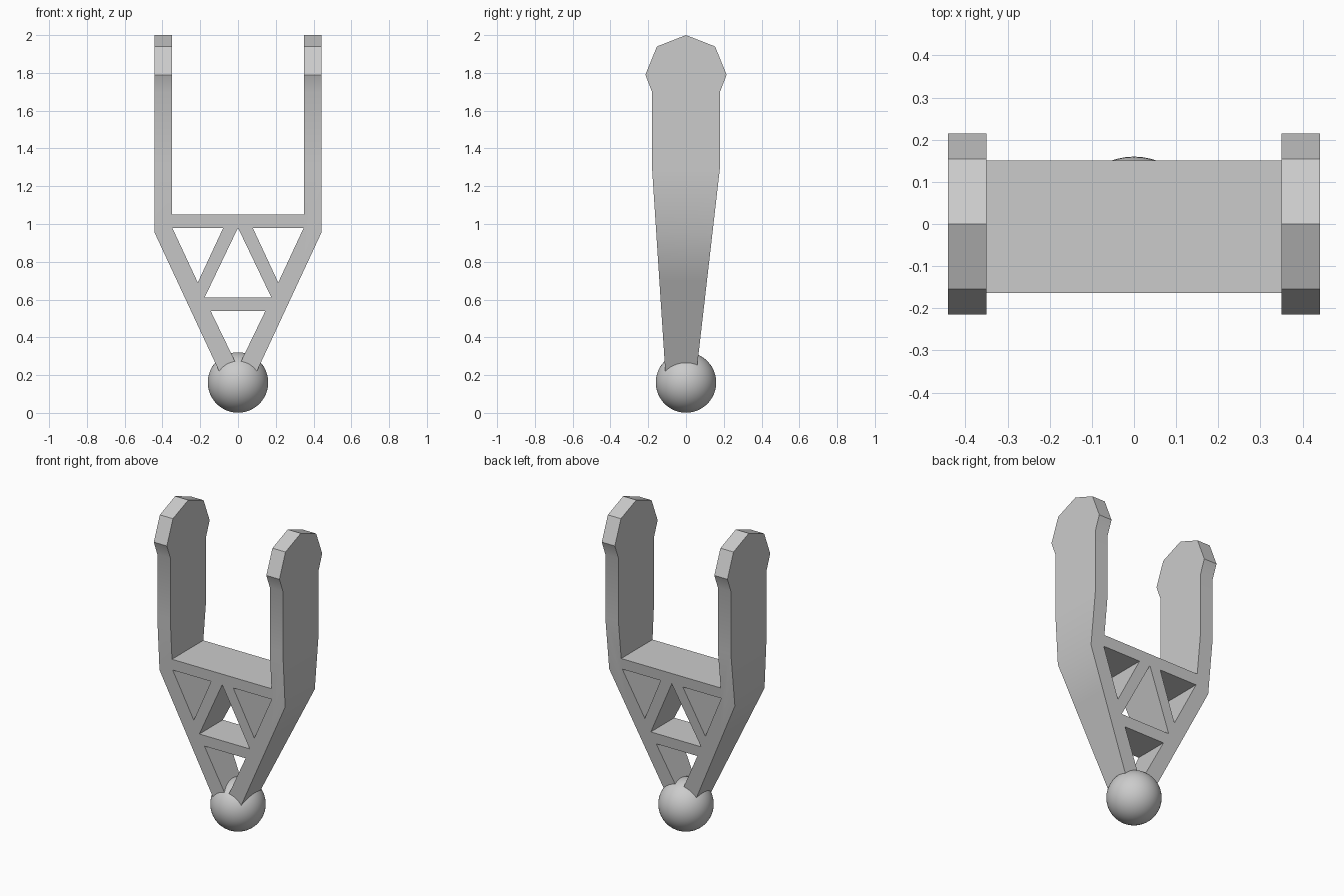
import bpy
import bmesh
from mathutils import Vector

if "Cube" in bpy.data.objects:
    bpy.data.objects.remove(bpy.data.objects["Cube"], do_unlink=True)

grey = bpy.data.materials.new("plain grey")
grey.use_nodes = True
COLOUR = (0.6, 0.6, 0.6, 1.0)
grey.diffuse_color = COLOUR
grey.node_tree.nodes["Principled BSDF"].inputs["Base Color"].default_value = COLOUR


def prism(name, outline, axis, half):
    """Extrude an outline along x or y, centred on the origin."""
    def place(a, b, depth):
        return (depth, a, b) if axis == "x" else (a, depth, b)
    bm = bmesh.new()
    face = bm.faces.new([bm.verts.new(place(a, b, -half)) for a, b in outline])
    moved = bmesh.ops.extrude_face_region(bm, geom=[face])["geom"]
    verts = [g for g in moved if isinstance(g, bmesh.types.BMVert)]
    bmesh.ops.translate(bm, verts=verts, vec=place(0, 0, 2 * half))
    bmesh.ops.recalc_face_normals(bm, faces=bm.faces)
    mesh = bpy.data.meshes.new(name)
    bm.to_mesh(mesh)
    bm.free()
    mesh.materials.append(grey)
    obj = bpy.data.objects.new(name, mesh)
    bpy.context.collection.objects.link(obj)
    return obj


def activate(obj):
    bpy.ops.object.select_all(action="DESELECT")
    obj.select_set(True)
    bpy.context.view_layer.objects.active = obj


def boolean(target, cutter, operation):
    """Apply a boolean and remove its cutter."""
    mod = target.modifiers.new("cut", "BOOLEAN")
    mod.operation = operation
    mod.solver = "EXACT"
    mod.object = cutter
    activate(target)
    bpy.ops.object.modifier_apply(modifier=mod.name)
    bpy.data.objects.remove(cutter, do_unlink=True)


def mirrored(points):
    return [(-a, b) for a, b in points]


# Fork seen from the front, mirrored half outline
half = [(0.081, 0.18), (0.442, 0.955), (0.442, 2.1), (0.35, 2.1), (0.35, 1.05)]
fork = prism("fork_frame", half + mirrored(half)[::-1], "y", 0.4)

# Triangular openings between the struts
side_hole = [(0.348, 0.98), (0.078, 0.98), (0.213, 0.69)]
holes = [
    side_hole,
    mirrored(side_hole),
    [(0, 0.98), (0.177, 0.61), (-0.177, 0.61)],
    [(0.145, 0.54), (-0.145, 0.54), (0, 0.24)],
]
for hole in holes:
    boolean(fork, prism("hole_cutter", hole, "y", 0.6), "DIFFERENCE")

# Tapered side outline with faceted rounded tips
tip = [(0.18, 1.30), (0.18, 1.70), (0.215, 1.79), (0.154, 1.94)]
side = [(0.042, 0.1)] + tip + [(0, 2.0)] + mirrored(tip)[::-1] + [(-0.102, 0.1)]
boolean(fork, prism("side_cutter", side, "x", 0.7), "INTERSECT")

# Edge loops that keep the soft bends local
bm = bmesh.new()
bm.from_mesh(fork.data)
for z in (0.7, 1.3, 1.7):
    bmesh.ops.bisect_plane(bm, geom=bm.verts[:] + bm.edges[:] + bm.faces[:],
                           dist=0.0001, plane_co=Vector((0, 0, z)),
                           plane_no=Vector((0, 0, 1)))
bm.to_mesh(fork.data)
bm.free()
activate(fork)
bpy.ops.object.shade_smooth_by_angle(angle=0.52)

# Ball at the foot
bpy.ops.mesh.primitive_uv_sphere_add(segments=48, ring_count=24, radius=0.16,
                                     location=(0, 0, 0.161))
ball = bpy.context.object
ball.name = "ball_foot"
ball.data.materials.append(grey)
bpy.ops.object.shade_smooth()
